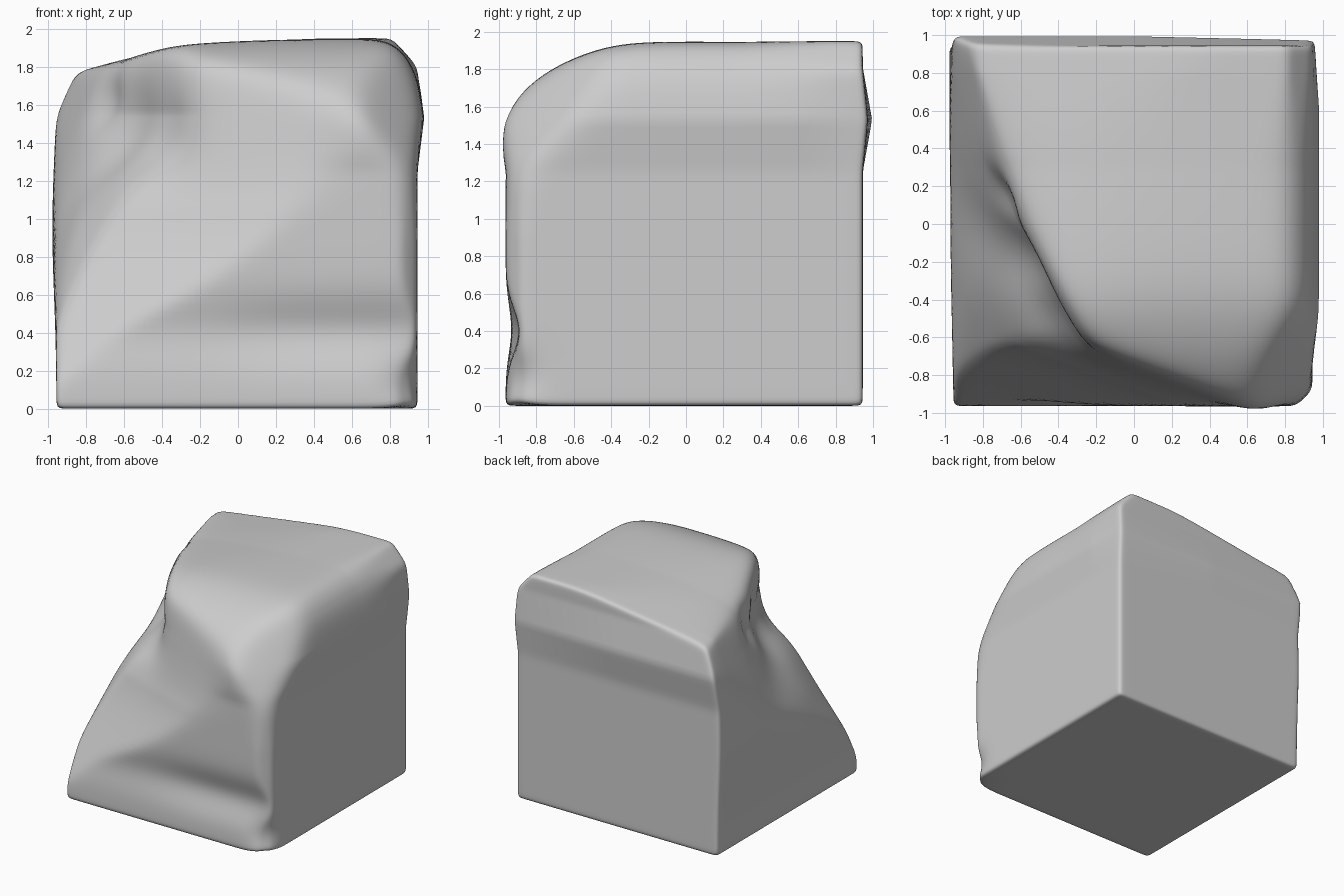
import bpy
import bmesh
import math
from mathutils import Vector

if "Cube" in bpy.data.objects:
    bpy.data.objects.remove(bpy.data.objects["Cube"], do_unlink=True)

CORE = Vector((0.05, 0.05, 0.95))
SEGMENTS = 56

# Flat cuts: outward direction and distance from the base centre
CUTS = [
    (0, 0, 1, 1.95),            # top
    (0, 0, -1, 0),              # base
    (-0.142, 0.074, 0.987, 1.945),  # top sagging to the back corner
    (0.745, 0, 0.667, 1.905),   # worn top edge, +x side
    (-0.4, 0, 0.917, 1.965),    # worn top edge, -x side
    (-0.894, 0, 0.447, 1.56),   # steeper wear on the -x side
    (-0.91, -0.22, 0.35, 1.205),  # -x side leaning in
    (0, -0.67, 0.743, 1.85),    # sloped brow
    (0, -0.37, 0.93, 1.96),     # brow rounding into the top
    (0.65, -0.566, 0.5, 1.755), # worn front corner
    (0.7, -0.714, 0, 1.29),     # worn front upright edge
]

# Dents: centre, depth, radius
DENTS = [
    (Vector((-0.72, 0.13, 1.62)), 0.06, 0.13),
    (Vector((-0.6, -0.2, 1.45)), 0.09, 0.24),
    (Vector((-0.82, -0.02, 1.2)), 0.03, 0.3),
    (Vector((-0.42, -0.55, 1.4)), 0.08, 0.22),
    (Vector((0.92, -0.93, 0.15)), 0.05, 0.13),
]


def bell(value, centre, width):
    return math.exp(-((value - centre) / width) ** 2)


def clamp(value):
    return min(1, max(0, value))


def outside(p):
    """Positive outside the worn block, negative inside it."""
    x, y, z = p
    rim = max(0, 1 - abs(z - 1.53) / 0.28)
    flare = 0.06 * math.log(1 + math.exp((1.03 - z) / 0.12))
    limits = [a * x + b * y + c * z - d for a, b, c, d in CUTS]
    limits += [
        x - 0.945 - 0.035 * rim * (1 - 0.6 * clamp((y - 0.6) * 3)),  # +x side
        -x - 0.955 - 0.022 * bell(z, 0.95, 0.5),                    # -x side
        y - 0.945 - 0.05 * rim * (1 - 0.5 * clamp(x)),              # back
        -y - 0.965 - 0.07 * rim * bell(x, 0.6, 0.25)
        + 0.07 * bell(z, 0.4, 0.17) * (0.7 + 0.3 * math.tanh(3 * x)),  # front
        -0.34 * x - 0.94 * y - 0.785 - flare
        + 0.12 * max(0, z - 1.05),                                  # receding front
        -0.75 * x - 0.43 * y + 0.5 * z - 1.285
        - 0.35 * max(0, z - 1.55),                                  # broken corner
    ]
    # Wear is softer towards the upper front
    softness = 0.013 + 0.025 * clamp((0.8 - y) * 2) * clamp((z - 0.9) * 2)
    peak = max(limits)
    total = sum(math.exp((v - peak) / softness) for v in limits if v > peak - 0.25)
    result = peak + softness * math.log(total)
    for centre, depth, radius in DENTS:
        result += depth * math.exp(-(p - centre).length_squared / radius ** 2)
    return result


def surface_point(direction):
    """Find where a ray from the core leaves the block."""
    low, high = 0.3, 1.3
    for _ in range(13):
        middle = (low + high) / 2
        if outside(CORE + direction * middle) > 0:
            high = middle
        else:
            low = middle
    return CORE + direction * (low + high) / 2


# Block: a gridded cube drawn onto the worn shape
bm = bmesh.new()
bmesh.ops.create_cube(bm, size=2)
bmesh.ops.subdivide_edges(bm, edges=bm.edges[:], cuts=SEGMENTS - 1, use_grid_fill=True)
for v in bm.verts:
    # Crowd the grid towards the edges, where the form turns
    spread = Vector([0.5 * c + 0.5 * math.sin(c * math.pi / 2) for c in v.co])
    corner = Vector((spread.x * 0.96, spread.y * 0.96, 0.97 + spread.z * 0.97))
    v.co = surface_point(corner - CORE)
bmesh.ops.recalc_face_normals(bm, faces=bm.faces[:])

mesh = bpy.data.meshes.new("stone_block")
bm.to_mesh(mesh)
bm.free()
block = bpy.data.objects.new("stone_block", mesh)
bpy.context.collection.objects.link(block)

# Stone colour
stone = bpy.data.materials.new("grey_stone")
stone.use_nodes = True
colour = (0.61, 0.61, 0.61, 1)
stone.diffuse_color = colour
stone.node_tree.nodes["Principled BSDF"].inputs["Base Color"].default_value = colour
mesh.materials.append(stone)

# Smooth worn surfaces
for polygon in mesh.polygons:
    polygon.use_smooth = True
